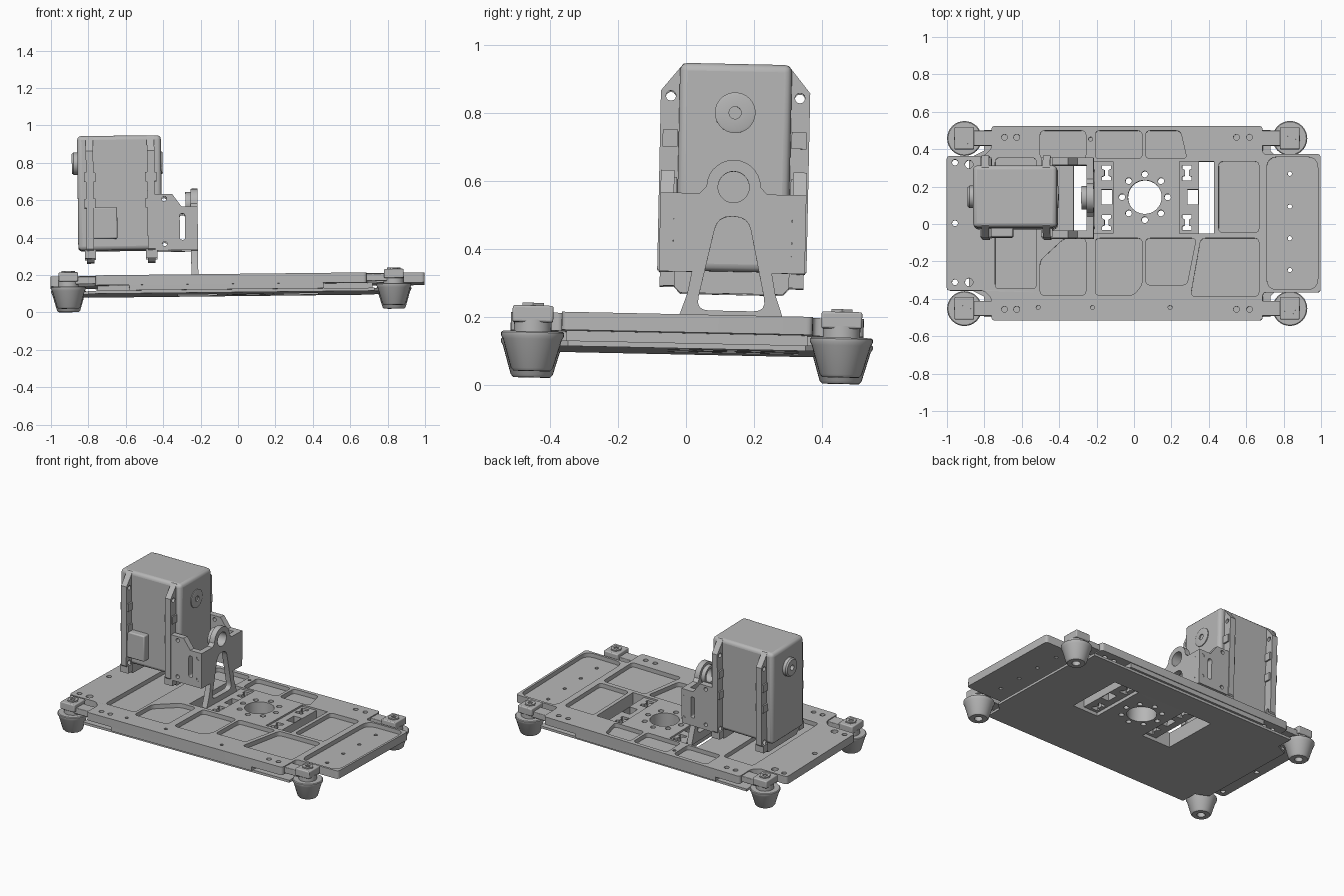
import bpy, bmesh, math
from mathutils import Matrix, Vector

if "Cube" in bpy.data.objects:
    bpy.data.objects.remove(bpy.data.objects["Cube"])

# The whole assembly leans very slightly
TILT = Matrix.Rotation(-0.021, 4, 'X') @ Matrix.Rotation(-0.011, 4, 'Y')
# Plate planes: (u, v, depth) -> world
FLAT = Matrix.Identity(4)
FACE_X = Matrix(((0, 0, 1, 0), (1, 0, 0, 0), (0, 1, 0, 0), (0, 0, 0, 1)))
FACE_Y = Matrix(((1, 0, 0, 0), (0, 0, -1, 0), (0, 1, 0, 0), (0, 0, 0, 1)))

grey = bpy.data.materials.new("plain_grey")
grey.use_nodes = True
GREY = (0.47, 0.47, 0.47, 1)
grey.diffuse_color = GREY
grey.node_tree.nodes["Principled BSDF"].inputs["Base Color"].default_value = GREY


def finish(name, bm, matrix=FLAT, bevel=0, smooth=True):
    bmesh.ops.remove_doubles(bm, verts=bm.verts, dist=1e-5)
    bmesh.ops.recalc_face_normals(bm, faces=bm.faces)
    mesh = bpy.data.meshes.new(name)
    bm.to_mesh(mesh)
    bm.free()
    mesh.transform(TILT @ matrix)
    mesh.materials.clear()
    mesh.materials.append(grey)
    obj = bpy.data.objects.new(name, mesh)
    bpy.context.collection.objects.link(obj)
    if bevel:
        mod = obj.modifiers.new("rounding", 'BEVEL')
        mod.width, mod.segments = bevel, 3
    bpy.ops.object.select_all(action='DESELECT')
    obj.select_set(True)
    bpy.context.view_layer.objects.active = obj
    if smooth:
        bpy.ops.object.shade_smooth_by_angle(angle=math.radians(35))
    return obj


def box(name, x0, x1, y0, y1, z0, z1, bevel=0):
    bm = bmesh.new()
    bmesh.ops.create_cube(bm, size=1)
    size, mid = (x1 - x0, y1 - y0, z1 - z0), ((x0 + x1) / 2, (y0 + y1) / 2, (z0 + z1) / 2)
    bmesh.ops.scale(bm, vec=size, verts=bm.verts)
    bmesh.ops.translate(bm, vec=mid, verts=bm.verts)
    return finish(name, bm, bevel=bevel)


def rect(x0, x1, y0, y1):
    return [(x0, y0), (x1, y0), (x1, y1), (x0, y1)]


def circle(x, y, r, n=20):
    return [(x + r * math.cos(i * math.tau / n), y + r * math.sin(i * math.tau / n)) for i in range(n)]


def rounded(points, r, steps=4):
    """Replace each corner by a small arc-like curve."""
    out = []
    for i, p in enumerate(points):
        p, a, b = Vector(p), Vector(points[i - 1]), Vector(points[(i + 1) % len(points)])
        s, e = p + (a - p).normalized() * r, p + (b - p).normalized() * r
        for k in range(steps + 1):
            t = k / steps
            out.append(tuple(s * (1 - t) ** 2 + p * 2 * t * (1 - t) + e * t * t))
    return out


def sheet(name, loops, d0, d1, plane=FLAT):
    """Flat plate: first loop is the outline, the others are holes."""
    curve = bpy.data.curves.new(name, 'CURVE')
    curve.dimensions, curve.fill_mode, curve.extrude = '2D', 'BOTH', abs(d1 - d0) / 2
    for loop in loops:
        spline = curve.splines.new('POLY')
        spline.points.add(len(loop) - 1)
        for pt, (u, v) in zip(spline.points, loop):
            pt.co = (u, v, 0, 1)
        spline.use_cyclic_u = True
    tmp = bpy.data.objects.new(name + "_curve", curve)
    bpy.context.collection.objects.link(tmp)
    mesh = bpy.data.meshes.new_from_object(tmp.evaluated_get(bpy.context.evaluated_depsgraph_get()))
    bm = bmesh.new()
    bm.from_mesh(mesh)
    bpy.data.objects.remove(tmp)
    bpy.data.curves.remove(curve)
    bpy.data.meshes.remove(mesh)
    return finish(name, bm, plane @ Matrix.Translation((0, 0, (d0 + d1) / 2)))


def turned(name, profile, matrix, n=32):
    """Closed (radius, height) profile turned about the local z axis."""
    bm = bmesh.new()
    rings = [[bm.verts.new((x, y, h)) for x, y in circle(0, 0, max(r, 1e-7), n)] for r, h in profile]
    for a, b in zip(rings, rings[1:] + rings[:1]):
        for i in range(n):
            bm.faces.new((a[i], a[(i + 1) % n], b[(i + 1) % n], b[i]))
    return finish(name, bm, matrix)


# Deck outline, windows and pockets
deck = [(-1, -.36), (-.8, -.36), (-.76, -.4), (-.76, -.52), (.69, -.52), (.69, -.37), (1, -.37),
        (1, .37), (.69, .37), (.69, .52), (-.76, .52), (-.76, .4), (-.8, .36), (-1, .36)]
deck = rounded(deck, .02)
hub = (.06, .14)
windows = [rect(-.32, -.11, -.055, .33), rect(.245, .43, -.055, .33), circle(*hub, .09, 40)]
for i in range(8):
    a = i * math.tau / 8
    windows.append(circle(hub[0] + .122 * math.cos(a), hub[1] + .122 * math.sin(a), .017, 12))
pockets = [rect(-.74, -.52, -.35, .35), rect(.455, .67, -.05, .33),
           rect(-.5, -.255, .345, .495), rect(-.205, .045, .345, .495),
           [(.065, .345), (.285, .345), (.25, .495), (.065, .495)],
           [(-.5, -.385), (-.255, -.385), (-.255, -.08), (-.37, -.08), (-.5, -.2)],
           [(-.205, -.385), (0, -.385), (.045, -.33), (.045, -.08), (-.205, -.08)],
           [(.065, -.33), (.285, -.33), (.335, -.08), (.065, -.08)],
           [(.305, -.39), (.67, -.39), (.67, -.08), (.36, -.08)]]
pockets = [rounded(p, .025) for p in pockets] + [rounded(rect(.712, .985, -.355, .355), .06)]
bolts = [circle(x, s * .46, .016, 12) for s in (-1, 1) for x in (-.69, -.625, .55, .62)]
bolts += [circle(x, -.45, .011, 10) for x in (-.51, -.22, .195)] + [circle(-.23, .45, .011, 10)]
bolts += [circle(-.88, s * .315, .022, 12) for s in (-1, 1)]
bolts += [circle(-.955, y, .016, 12) for y in (-.315, 0, .325)]
end_holes = [circle(.835, y, .012, 10) for y in (-.25, -.08, .09, .265)]

# Stacked base: ribs, pocket floor, core and bottom cover
sheet("deck_ribs", [deck] + windows + pockets + bolts, .168, .196)
sheet("deck_floor", [deck] + windows + bolts + end_holes, .143, .168)
core = [(-.75, -.355), (-.58, -.355), (-.58, -.515), (.46, -.515), (.46, -.355), (.72, -.355),
        (.72, .355), (.46, .355), (.46, .515), (-.58, .515), (-.58, .355), (-.75, .355)]
sheet("deck_core", [core] + windows, .114, .143)
cover = [(-.88, -.35), (-.8, -.39), (-.8, -.5), (.73, -.5), (.73, -.39), (.77, -.35),
         (.77, .35), (.73, .39), (.73, .5), (-.8, .5), (-.8, .39), (-.88, .35)]
sheet("bottom_cover", [cover] + windows, .098, .114)

# Perforated straps inside the two windows
for label, x, s in (("left", .3, 1), ("right", -.16, -1)):
    outline = rect(x - .055, x + .05, -.055, .33)
    holes = [rect(x - .012, x + .045, .1, .18)]
    for y in (.005, .27):
        holes.append([(x + u * s - .015 * s, y + v) for u, v in (
            (-.025, -.04), (.025, -.04), (.025, -.022), (.01, -.015), (.01, .015), (.025, .022),
            (.025, .04), (-.025, .04), (-.025, .022), (-.01, .015), (-.01, -.015), (-.025, -.022))])
    sheet(label + "_strap", [outline] + holes, .12, .185)

# Feet with clamp blocks, nuts and arms to the deck
foot = [(.025, .0215), (.054, .0215), (.062, .03), (.087, .115), (.093, .125), (.093, .134),
        (.088, .138), (.055, .138), (.055, .172), (.025, .172), (.025, .04)]
for end, x, inner in (("right", -.905, -.74), ("left", .835, .68)):
    for side, y in (("front", -.455), ("back", .455)):
        tag = f"{side}_{end}_"
        turned(tag + "foot", foot, Matrix.Translation((x, y, 0)))
        box(tag + "clamp", x - .052, x + .052, y - .06, y + .06, .165, .214, .006)
        turned(tag + "nut", [(.016, .214), (.036, .214), (.036, .222), (.016, .222)],
               Matrix.Translation((x, y, 0)), 6)
        box(tag + "arm", min(x, inner), max(x, inner), y - .04, y + .04, .15, .19, .004)

# Motor housing with end flanges
CY = .128
box("motor_case", -.85, -.402, CY - .165, CY + .165, .34, .952, .022)
half = [(.15, .275), (.22, .345), (.22, .87), (.155, .95)]
octagon = [(CY + u, v) for u, v in half] + [(CY - u, v) for u, v in reversed(half)]
corners = [circle(CY + s * .19, z, .015, 12) for s in (-1, 1) for z in (.36, .855)]
for label, x in (("outer", -.785), ("inner", -.458)):
    sheet(label + "_motor_flange", [octagon] + corners, x - .02, x + .02, FACE_X)
    for s in (-1, 1):
        for z in (.32, .59, .73):
            y = CY + s * .19
            box(label + "_flange_lug", x - .03, x + .03, y - .022, y + .022, z - .025, z + .025)
box("cable_socket", -.775, -.64, CY - .21, CY - .15, .4, .57, .008)
for label, x, s, h in (("outer", -.85, -1, .03), ("inner", -.402, 1, .008)):
    spin = Matrix.Translation((x, CY, .808)) @ Matrix.Rotation(s * math.pi / 2, 4, 'Y')
    turned(label + "_shaft_boss", [(.018, -.01), (.06, -.01), (.06, h * .7), (.052, h), (.018, h)], spin)

# Upright bracket: arched front plate and two side cheeks
side = [(.165, .17), (.13, .27), (.118, .335), (.213, .335), (.213, .567), (.1, .567)]
arch = [(.08 * math.cos(a), .587 + .08 * math.sin(a)) for a in [i * math.pi / 14 for i in range(15)]]
plate = side + arch + [(-u, v) for u, v in reversed(side)]
opening = rounded([(-.105, .222), (.105, .222), (.045, .5), (-.045, .5)], .04)
holes = [circle(s * .187, z, .013, 12) for s in (-1, 1) for z in (.385, .425, .49, .53)]
loops = [plate, opening, circle(0, .587, .046, 28)] + holes
sheet("bracket_plate", [[(CY + u, v) for u, v in loop] for loop in loops], -.247, -.21, FACE_X)
turned("bracket_bearing", [(.046, 0), (.062, 0), (.062, .03), (.046, .03)],
       Matrix.Translation((-.275, CY, .587)) @ Matrix.Rotation(math.pi / 2, 4, 'Y'))
cheek = [(-.45, .335), (-.21, .335), (-.21, .567), (-.295, .567), (-.345, .635), (-.45, .635)]
cheek_holes = [rounded(rect(-.306, -.278, .39, .53), .012)]
cheek_holes += [circle(x, z, .013, 12) for x, z in ((-.388, .37), (-.388, .61), (-.235, .39), (-.235, .53))]
for label, s in (("front", -1), ("back", 1)):
    d = -(CY + s * .195)
    sheet(label + "_bracket_cheek", [cheek] + cheek_holes, d - .02, d + .02, FACE_Y)
